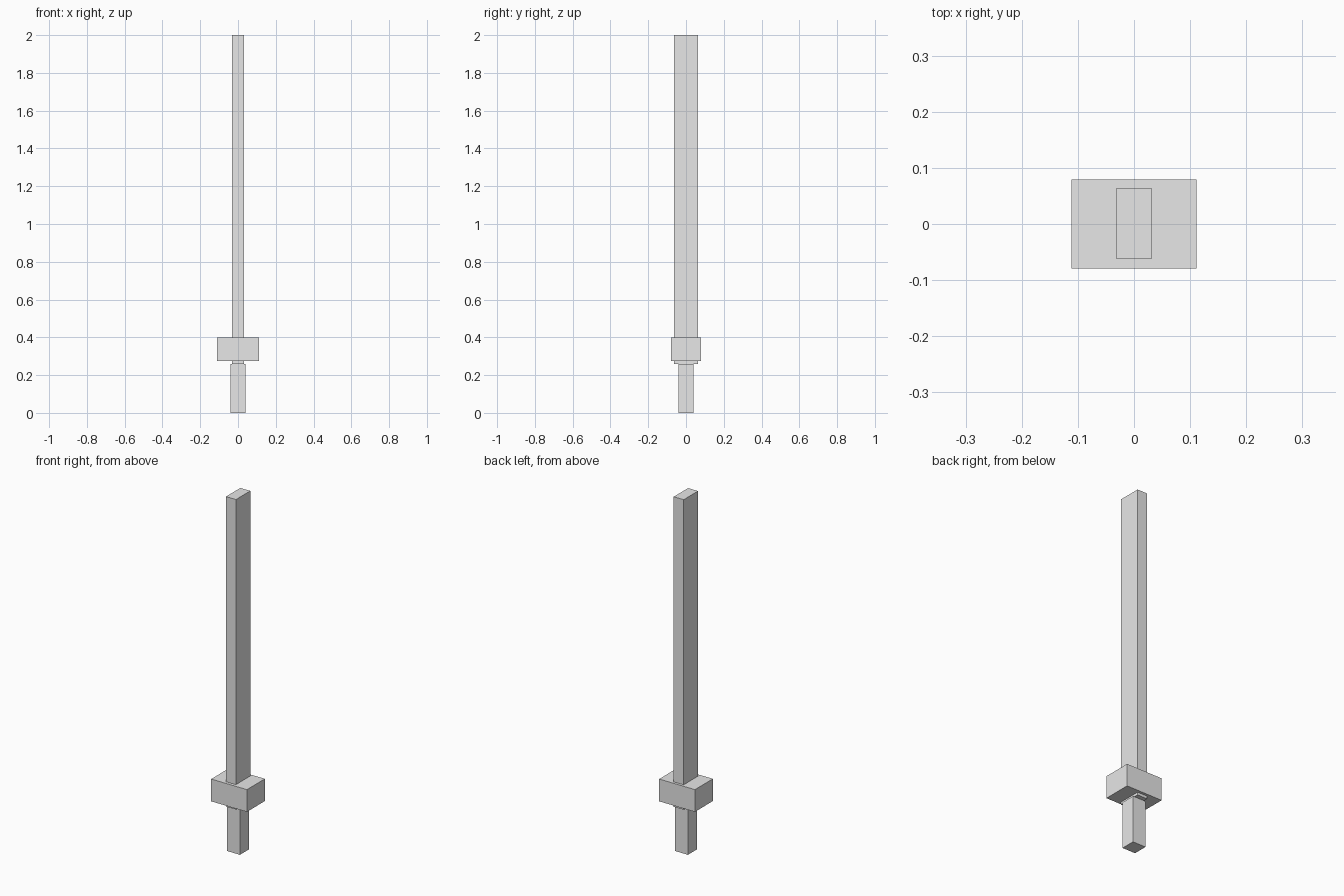
import bpy

cube = bpy.data.objects.get("Cube")
if cube:
    bpy.data.objects.remove(cube, do_unlink=True)

# Single plain grey
grey = bpy.data.materials.new("light_grey")
grey.use_nodes = True
colour = (0.8, 0.8, 0.8, 1)
grey.diffuse_color = colour
grey.node_tree.nodes["Principled BSDF"].inputs["Base Color"].default_value = colour


def box(name, width, depth, bottom, top, y=0):
    """Flat-sided block between two heights."""
    bpy.ops.mesh.primitive_cube_add(size=1, location=(0, y, (bottom + top) / 2))
    part = bpy.context.object
    part.name = name
    part.scale = (width, depth, top - bottom)
    bpy.ops.object.transform_apply(location=False, rotation=False, scale=True)
    part.data.materials.append(grey)
    return part


# Grip, cross guard, and the blade that passes through the guard
box("grip", 0.08, 0.08, 0, 0.26)
box("guard", 0.222, 0.159, 0.275, 0.40)
box("blade", 0.062, 0.127, 0.26, 2.0, y=0.001)
